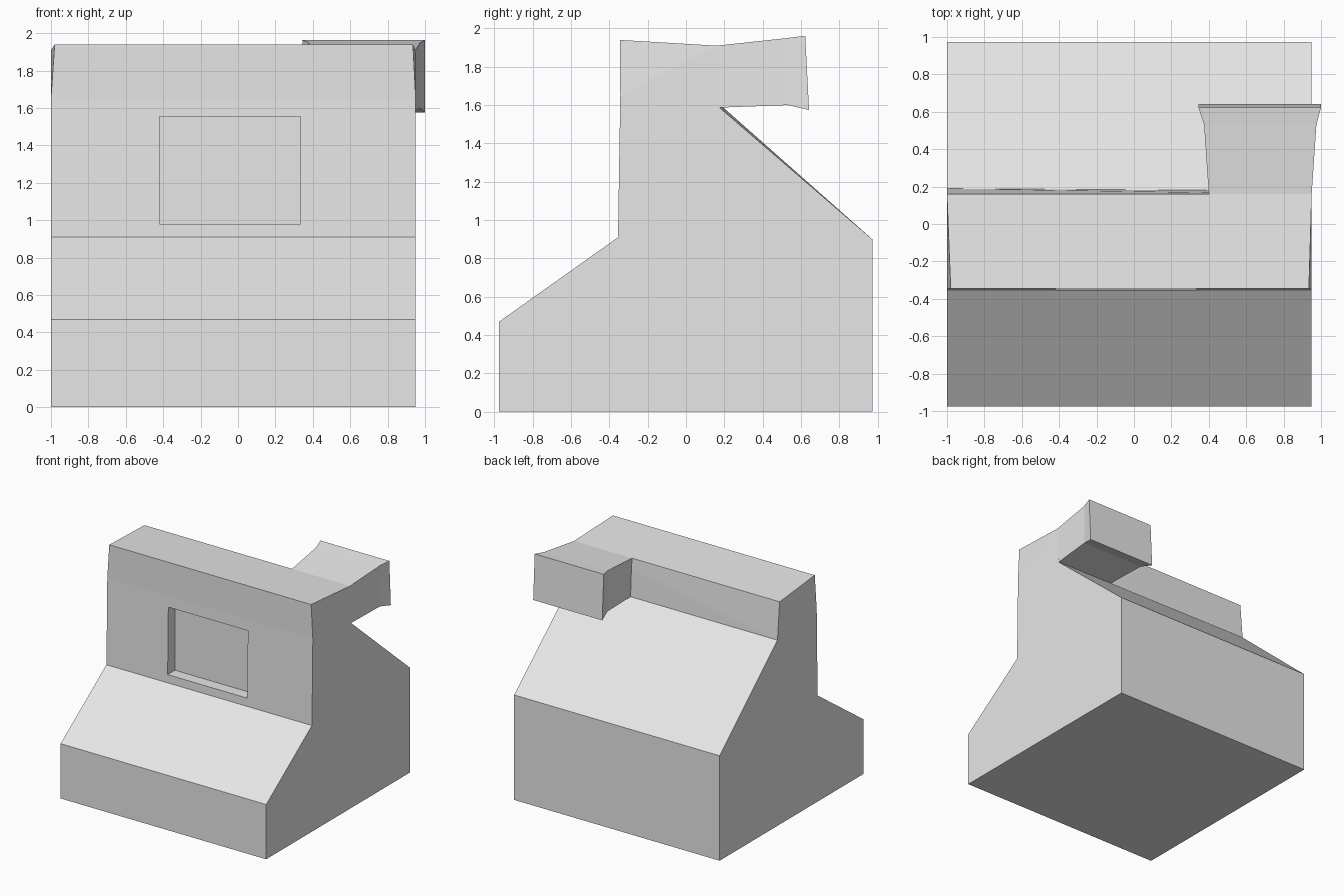
import bpy
import bmesh

cube = bpy.data.objects.get("Cube")
if cube:
    bpy.data.objects.remove(cube, do_unlink=True)

# Single plain colour
grey = bpy.data.materials.new("plain_grey")
grey.use_nodes = True
grey.diffuse_color = (0.8, 0.8, 0.8, 1)
grey.node_tree.nodes["Principled BSDF"].inputs["Base Color"].default_value = (0.8, 0.8, 0.8, 1)


def make_object(name, bm):
    bmesh.ops.recalc_face_normals(bm, faces=bm.faces)
    mesh = bpy.data.meshes.new(name)
    bm.to_mesh(mesh)
    bm.free()
    mesh.materials.append(grey)
    obj = bpy.data.objects.new(name, mesh)
    bpy.context.collection.objects.link(obj)
    return obj


def bridge(bm, a, b):
    """Join two equal vertex rings with side faces."""
    for i in range(len(a)):
        j = (i + 1) % len(a)
        bm.faces.new((a[i], a[j], b[j], b[i]))


# Cabinet: side profile (y, z) running from the front foot to the back foot
LEFT, RIGHT = -1.0, 0.95
profile = [(-0.975, 0), (-0.975, 0.47), (-0.355, 0.91), (-0.343, 1.65),
           (-0.345, 1.94), (0.16, 1.91), (0.177, 1.585), (0.972, 0.9), (0.972, 0)]
BROW, BROW_TOP, BACK_TOP, NOTCH = 3, 4, 5, 6
bm = bmesh.new()
rings = []
for x, taper in ((LEFT, 0.02), (RIGHT, -0.015)):
    ring = [bm.verts.new((x, y, z)) for y, z in profile]
    ring[BROW_TOP].co.x += taper
    rings.append(ring)
    # Side wall, with the tapered brow folded off the flat part
    flat = [v for i, v in enumerate(ring) if i != BROW_TOP]
    bm.faces.new(flat)
    bm.faces.new((ring[BROW], ring[BROW_TOP], ring[BACK_TOP]))
bridge(bm, *rings)
# Slight twist of the rear slope
rings[0][NOTCH].co.y += 0.012
rings[0][NOTCH].co.z += 0.007
twisted = [f for f in bm.faces if rings[0][NOTCH] in f.verts and len(f.verts) == 4]
bmesh.ops.triangulate(bm, faces=twisted)
cabinet = make_object("cabinet", bm)

# Shallow screen recess cut into the upright front
bm = bmesh.new()
bmesh.ops.create_cube(bm, size=1)
for v in bm.verts:
    v.co.x = 0.335 if v.co.x > 0 else -0.42
    v.co.y = -0.255 if v.co.y > 0 else -0.6
    v.co.z = 1.555 if v.co.z > 0 else 0.98
cutter = make_object("screen_cutter", bm)
cutter.hide_render = True
cutter.hide_viewport = True
cut = cabinet.modifiers.new("screen_recess", 'BOOLEAN')
cut.operation = 'DIFFERENCE'
cut.solver = 'EXACT'
cut.object = cutter

# Flared arm at the back: x range, then (y, z) of its lower and upper edges
stations = [(0.40, 0.95, (0.177, 1.587), (0.16, 1.91)),
            (0.375, 0.975, (0.53, 1.6), (0.53, 1.95)),
            (0.345, 1.0, (0.642, 1.575), (0.622, 1.962))]
bm = bmesh.new()
rings = []
for x0, x1, low, high in stations:
    rings.append([bm.verts.new((x, y, z)) for x, (y, z) in
                  ((x0, low), (x1, low), (x1, high), (x0, high))])
bm.faces.new(rings[0])
bm.faces.new(rings[-1])
for a, b in zip(rings, rings[1:]):
    bridge(bm, a, b)
make_object("back_arm", bm)
